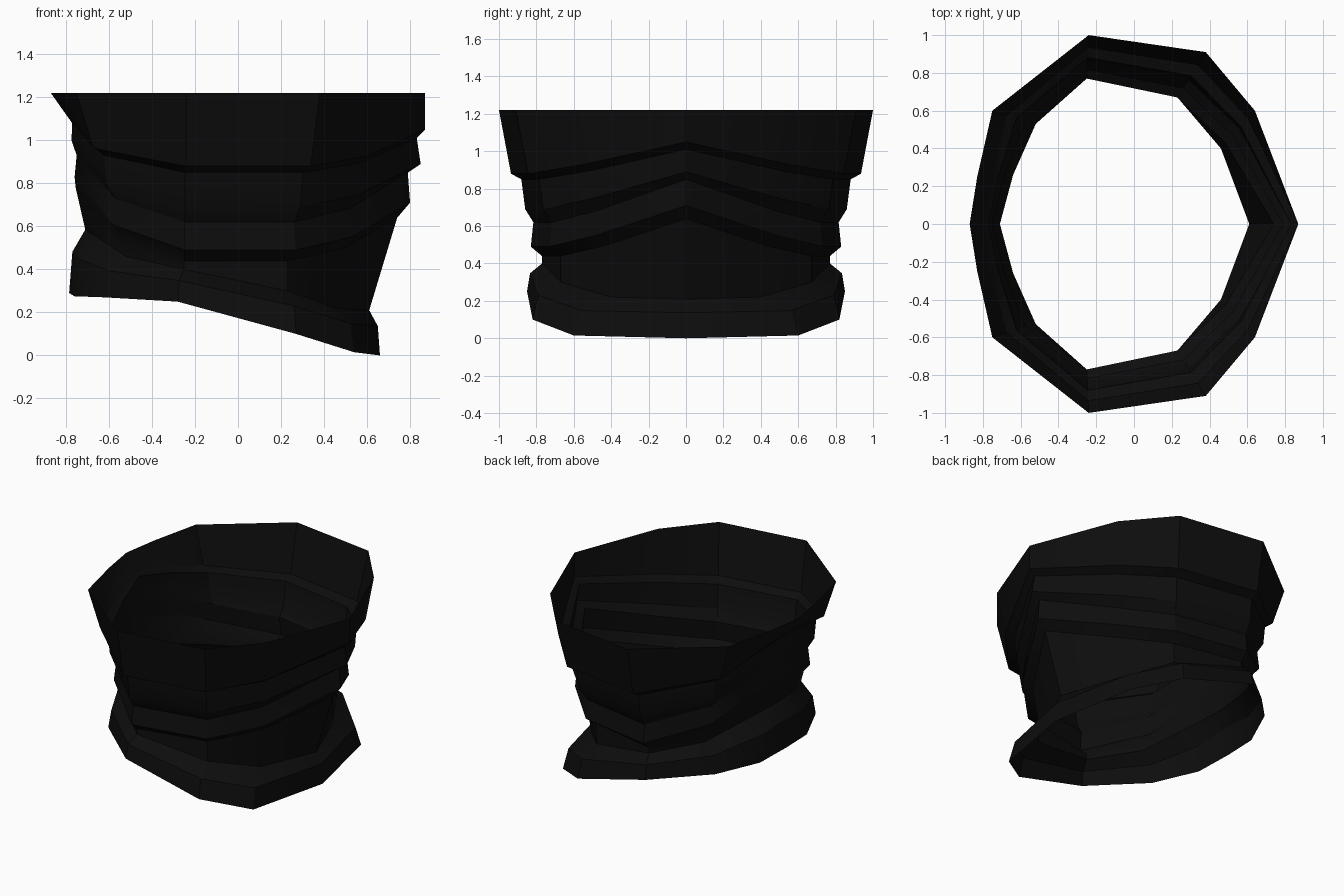
import bpy
import bmesh
import math
from mathutils import Vector

cube = bpy.data.objects.get("Cube")
if cube:
    bpy.data.objects.remove(cube, do_unlink=True)

# Near-black cloth
cloth = bpy.data.materials.new("black cloth")
cloth.use_nodes = True
colour = (0.004, 0.004, 0.004, 1)
cloth.diffuse_color = colour
shader = next(n for n in cloth.node_tree.nodes if n.type == 'BSDF_PRINCIPLED')
shader.inputs["Base Color"].default_value = colour
shader.inputs["Roughness"].default_value = 0.9

# Half outlines running from +x round to -x: top edge, narrow waist, bottom rim
TOP_Z = 1.22
top = [(.87, 0), (.64, .6), (.38, .91), (-.24, 1), (-.75, .6), (-.83, .25), (-.87, 0)]
waist = [(.61, 0, .21), (.46, .4, .22), (.23, .67, .30), (-.25, .77, .40),
         (-.52, .53, .46), (-.64, .26, .54), (-.71, 0, .585)]
rim = [(.66, 0, 0), (.54, .6, .015), (.27, .82, .10), (-.28, .85, .25),
       (-.62, .56, .27), (-.76, .26, .275), (-.785, 0, .29)]

# Fold profiles as (width between waist and top, height), from the top fold down
fold_front = [(1, 1.05), (.85, 1.01), (.92, .89), (.69, .85), (.73, .71), (.5, .64)]
fold_side = [(.72, .88), (.48, .85), (.39, .69), (.2, .62), (.26, .49), (0, .44)]
fold_back = [(.56, 1.12), (.38, 1.08), (.4, 1.0), (.25, .93), (.31, .83), (.28, .78)]

# How far each column leans from the side profile to an end profile
blend = [(fold_front, 1), (fold_front, .28), (fold_side, 0), (fold_side, 0),
         (fold_back, .35), (fold_back, .75), (fold_back, 1)]


def column(i):
    """Points of one vertical seam, top to bottom."""
    upper = Vector((*top[i], TOP_Z))
    narrow, lower = Vector(waist[i]), Vector(rim[i])
    end_profile, lean = blend[i]
    points = [upper]
    for side, end in zip(fold_side, end_profile):
        width, height = Vector(side).lerp(Vector(end), lean)
        p = narrow.lerp(upper, width)
        p.z = height
        points.append(p)
    # Flared hem: swings out quickly, then drops to the rim
    flare = narrow.lerp(lower, .8)
    flare.z = narrow.z + (lower.z - narrow.z) * .35
    return points + [narrow, flare, lower]


# Mirror the half columns across y to close the tube
half = [column(i) for i in range(len(top))]
mirrored = [[Vector((p.x, -p.y, p.z)) for p in col] for col in half[-2:0:-1]]

bm = bmesh.new()
grid = [[bm.verts.new(p) for p in col] for col in half + mirrored]
for a, b in zip(grid, grid[1:] + grid[:1]):
    for r in range(len(a) - 1):
        bm.faces.new((a[r], a[r + 1], b[r + 1], b[r]))

mesh = bpy.data.meshes.new("neck_tube")
bm.to_mesh(mesh)
bm.free()
mesh.materials.append(cloth)
tube = bpy.data.objects.new("neck_tube", mesh)
bpy.context.collection.objects.link(tube)

# Soft cloth shading with crisp folds
bpy.ops.object.select_all(action='DESELECT')
tube.select_set(True)
bpy.context.view_layer.objects.active = tube
bpy.ops.object.shade_smooth_by_angle(angle=math.radians(30))
